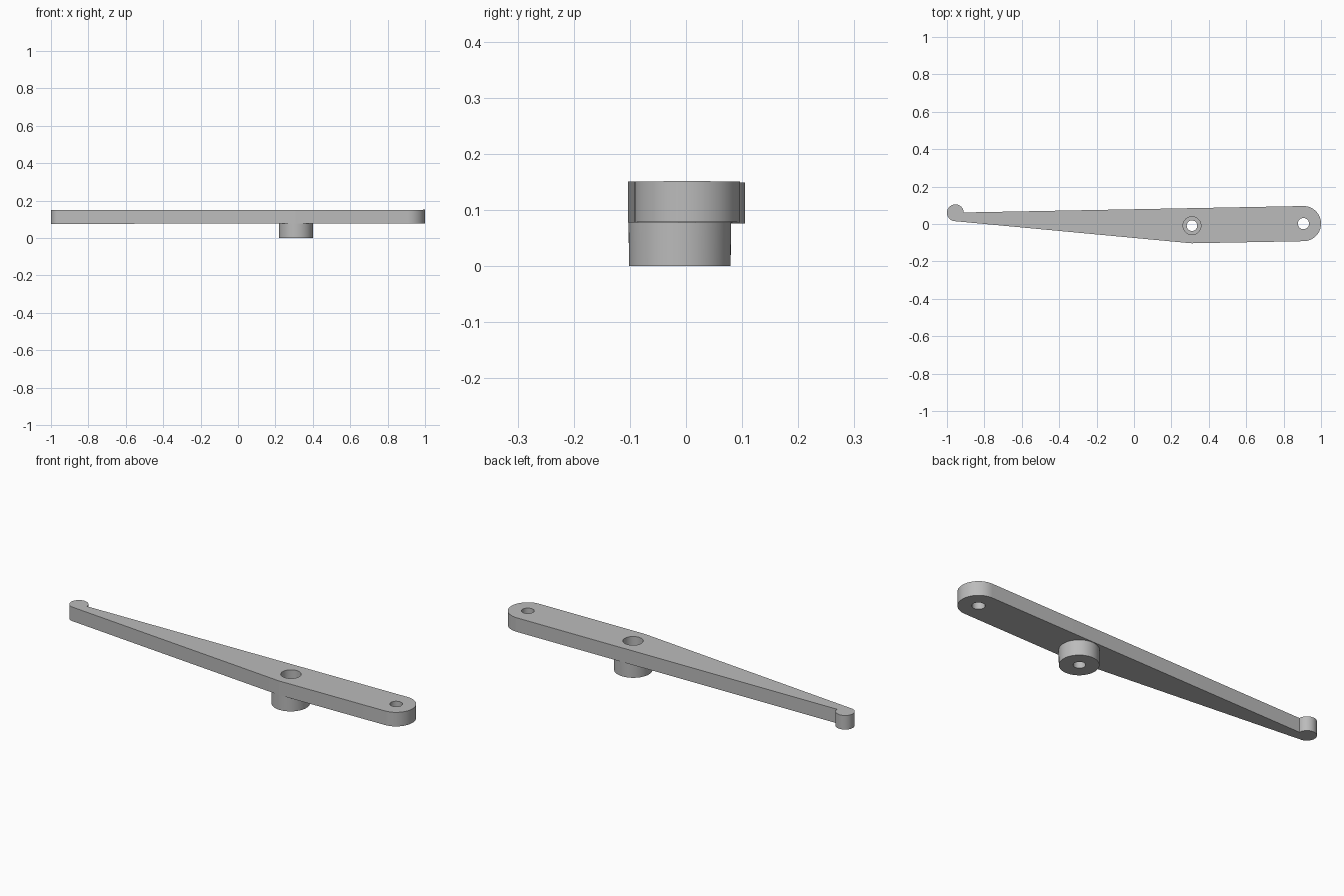
import bpy, bmesh
from math import sin, cos, radians

if "Cube" in bpy.data.objects:
    bpy.data.objects.remove(bpy.data.objects["Cube"])

grey = bpy.data.materials.new("plain grey")
grey.use_nodes = True
COLOUR = (0.5, 0.5, 0.5, 1)
grey.diffuse_color = COLOUR
grey.node_tree.nodes["Principled BSDF"].inputs["Base Color"].default_value = COLOUR

ARM_BOTTOM, ARM_TOP = 0.077, 0.15
TILT = 0.0012                      # the arm drops slightly towards its tip
TIP, BOSS, END = (-0.955, 0.06), (0.31, -0.011), (0.906, 0.002)


def arc(centre, radius, start, stop, steps):
    angles = [radians(start + (stop - start) * i / steps) for i in range(steps + 1)]
    return [(centre[0] + radius * cos(a), centre[1] + radius * sin(a)) for a in angles]


def finish(bm, name):
    bmesh.ops.recalc_face_normals(bm, faces=bm.faces[:])
    mesh = bpy.data.meshes.new(name)
    bm.to_mesh(mesh)
    bm.free()
    mesh.materials.append(grey)
    obj = bpy.data.objects.new(name, mesh)
    bpy.context.collection.objects.link(obj)
    return obj


def plate(name, outline, bottom, top):
    bm = bmesh.new()
    face = bm.faces.new([bm.verts.new((x, y, bottom + TILT * x)) for x, y in outline])
    grown = bmesh.ops.extrude_face_region(bm, geom=[face])["geom"]
    for v in grown:
        if isinstance(v, bmesh.types.BMVert):
            v.co.z += top - bottom
    return finish(bm, name)


def cylinder(name, centre, r_bottom, r_top, bottom, top, sides=64):
    bm = bmesh.new()
    bmesh.ops.create_cone(bm, cap_ends=True, segments=sides, radius1=r_bottom,
                          radius2=r_top, depth=top - bottom)
    bmesh.ops.translate(bm, verts=bm.verts[:], vec=(*centre, (top + bottom) / 2))
    return finish(bm, name)


def combine(target, other, operation):
    mod = target.modifiers.new(other.name, "BOOLEAN")
    mod.operation, mod.solver, mod.object = operation, "EXACT", other
    bpy.ops.object.select_all(action="DESELECT")
    bpy.context.view_layer.objects.active = target
    target.select_set(True)
    bpy.ops.object.modifier_apply(modifier=mod.name)
    bpy.data.objects.remove(other)


# Tapered arm with a hooked round tip, a shoulder at the boss and a round end
outline = (arc(TIP, 0.045, 2, 264, 36) + arc(BOSS, 0.092, 264, 271, 3)
           + arc(END, 0.094, -91, 91, 32))
lever_arm = plate("lever_arm", outline, ARM_BOTTOM, ARM_TOP)

# Pivot boss beneath the arm, slightly drafted
combine(lever_arm, cylinder("pivot_boss", BOSS, 0.0905, 0.0918, 0, 0.1), "UNION")

# Stepped pivot hole and plain end hole
PIVOT = (0.31, -0.009)
combine(lever_arm, cylinder("counterbore", PIVOT, 0.048, 0.048, 0.05, 0.2), "DIFFERENCE")
combine(lever_arm, cylinder("pivot_hole", PIVOT, 0.028, 0.028, -0.05, 0.1), "DIFFERENCE")
combine(lever_arm, cylinder("end_hole", END, 0.03, 0.03, 0.05, 0.2), "DIFFERENCE")

bpy.ops.object.shade_smooth_by_angle(angle=radians(30))
